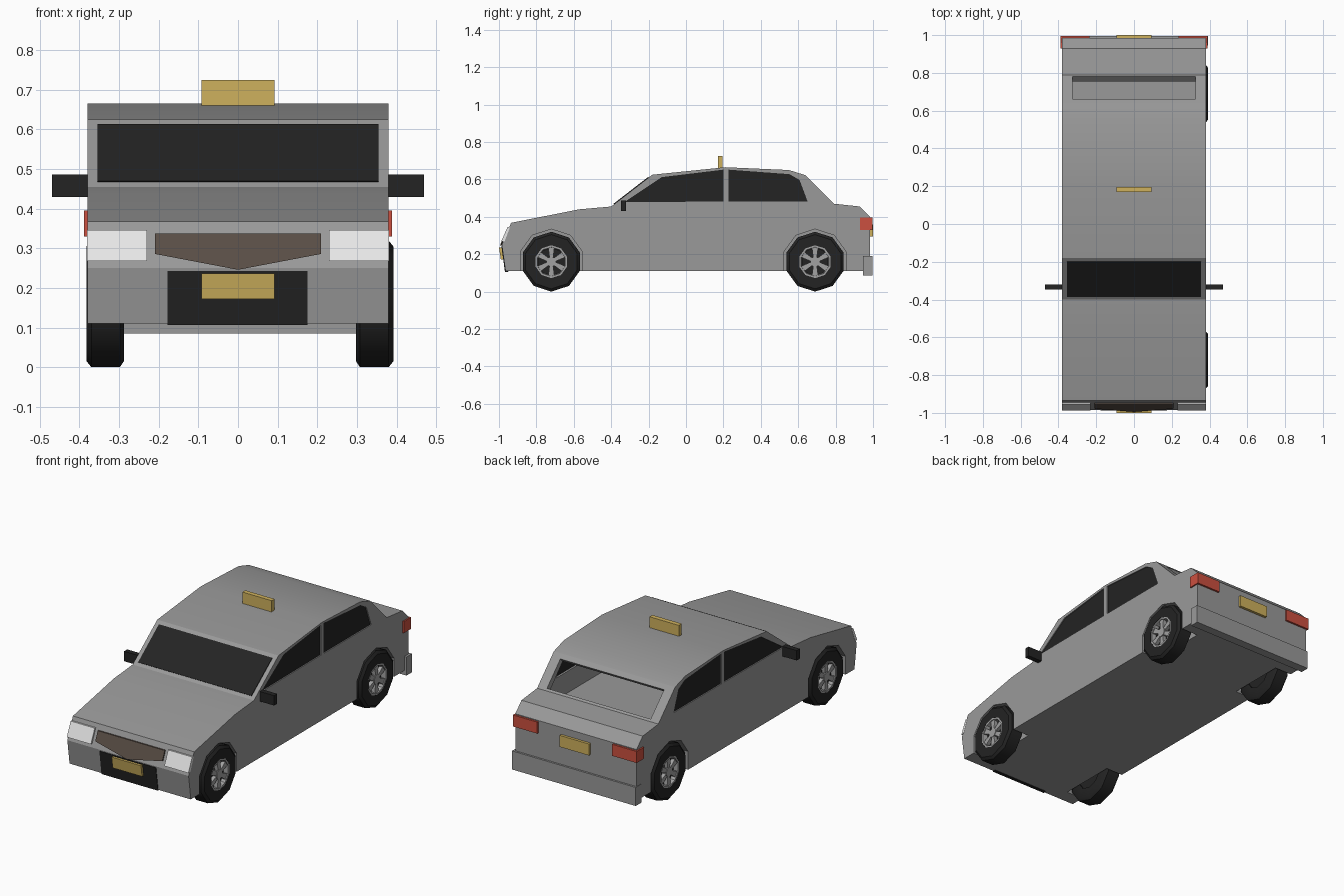
import bpy, bmesh, math
from mathutils import Vector

if "Cube" in bpy.data.objects:
    bpy.data.objects.remove(bpy.data.objects["Cube"])


def material(name, rgb):
    m = bpy.data.materials.new(name)
    m.diffuse_color = (*rgb, 1)
    m.use_nodes = True
    m.node_tree.nodes["Principled BSDF"].inputs["Base Color"].default_value = m.diffuse_color
    return m


GREY = material("body grey", (0.32, 0.32, 0.32))
BLACK = material("trim black", (0.017, 0.017, 0.017))
RIM = material("rim grey", (0.36, 0.36, 0.36))
WHITE = material("lamp white", (0.8, 0.8, 0.8))
RED = material("lamp red", (0.6, 0.08, 0.05))
GOLD = material("plate gold", (0.62, 0.44, 0.11))
BROWN = material("grille brown", (0.1, 0.075, 0.06))


def finish(bm, name, mat):
    bmesh.ops.recalc_face_normals(bm, faces=bm.faces)
    me = bpy.data.meshes.new(name)
    bm.to_mesh(me)
    bm.free()
    ob = bpy.data.objects.new(name, me)
    bpy.context.collection.objects.link(ob)
    if mat:
        me.materials.append(mat)
    return ob


def slab(name, pts, offset, mat=None):
    """Polygon in space pushed along an offset."""
    bm = bmesh.new()
    a = [bm.verts.new(p) for p in pts]
    b = [bm.verts.new(Vector(p) + Vector(offset)) for p in pts]
    bm.faces.new(a)
    bm.faces.new(b[::-1])
    n = len(a)
    for i in range(n):
        j = (i + 1) % n
        bm.faces.new((a[i], b[i], b[j], a[j]))
    return finish(bm, name, mat)


def prism(name, yz, x0, x1, mat=None):
    return slab(name, [(x0, y, z) for y, z in yz], (x1 - x0, 0, 0), mat)


def box(name, x, y, z, mat):
    return prism(name, [(y[0], z[0]), (y[1], z[0]), (y[1], z[1]), (y[0], z[1])], x[0], x[1], mat)


def decagon(y, z, r):
    return [(y + r * math.sin(i * math.tau / 10), z + r * math.cos(i * math.tau / 10)) for i in range(10)]


def lathe(name, profile, cx, cy, cz, side, mat, n=10):
    """Closed (x, radius) profile spun round the axle."""
    bm = bmesh.new()
    rings = []
    for i in range(n):
        t = i * math.tau / n
        rings.append([bm.verts.new((cx + side * x, cy + r * math.sin(t), cz + r * math.cos(t)))
                      for x, r in profile])
    k = len(profile)
    for i in range(n):
        p, q = rings[i], rings[(i + 1) % n]
        for j in range(k):
            l = (j + 1) % k
            bm.faces.new((p[j], p[l], q[l], q[j]))
    return finish(bm, name, mat)


def smooth(ob, angle):
    bpy.ops.object.select_all(action='DESELECT')
    ob.select_set(True)
    bpy.context.view_layer.objects.active = ob
    bpy.ops.object.shade_smooth_by_angle(angle=math.radians(angle))


WHEEL_Y = {"front": -0.72, "rear": 0.69}
SIDES = {"right": 1, "left": -1}
AXLE_Z = 0.16

# Body shell from the side profile
body = prism("body", [(-0.965, 0.11), (-0.985, 0.25), (-0.935, 0.368), (-0.57, 0.44), (-0.40, 0.455),
                      (-0.18, 0.625), (0.21, 0.665), (0.55, 0.65), (0.64, 0.622), (0.79, 0.47),
                      (0.93, 0.455), (0.985, 0.40), (0.985, 0.11)], -0.38, 0.38)

# Cutters: cabin hollow, rear window, side windows, wheel arches
SIDE_GLASS = {
    "front": [(-0.33, 0.478), (-0.13, 0.612), (0.20, 0.652), (0.20, 0.482)],
    "rear": [(0.227, 0.482), (0.227, 0.652), (0.553, 0.628), (0.607, 0.597), (0.65, 0.482)],
}
cutters = [
    prism("cut_cabin", [(-0.33, 0.36), (-0.33, 0.46), (-0.15, 0.595), (0.21, 0.64), (0.55, 0.625),
                        (0.62, 0.6), (0.755, 0.455), (0.755, 0.36)], -0.355, 0.355),
    prism("cut_rear_window", [(0.62, 0.56), (0.70, 0.64), (0.82, 0.52), (0.74, 0.44)], -0.325, 0.325),
]
for s in SIDES.values():
    for pts in SIDE_GLASS.values():
        cutters.append(prism("cut_window", pts, s * 0.33, s * 0.45))
    for y in WHEEL_Y.values():
        cutters.append(prism("cut_arch", decagon(y, AXLE_Z, 0.174), s * 0.275, s * 0.45))
for c in cutters:
    mod = body.modifiers.new("cut", 'BOOLEAN')
    mod.operation = 'DIFFERENCE'
    mod.solver = 'EXACT'
    mod.object = c
    bpy.context.view_layer.objects.active = body
    bpy.ops.object.modifier_apply(modifier=mod.name)
    bpy.data.objects.remove(c)
body.data.materials.clear()
body.data.materials.append(GREY)
smooth(body, 25)

# Windscreen plate on the sloping front of the cabin
prism("windscreen", [(-0.384, 0.467), (-0.199, 0.61), (-0.201, 0.614), (-0.387, 0.47)], -0.355, 0.355, BLACK)

# Paired parts: side glass, mirrors, lamps, wheels
for side, s in SIDES.items():
    for end, pts in SIDE_GLASS.items():
        prism(f"{end}_window_{side}", pts, s * 0.366, s * 0.374, BLACK)
    box(f"mirror_{side}", (s * 0.37, s * 0.47), (-0.348, -0.32), (0.43, 0.486), BLACK)
    prism(f"headlight_{side}", [(-0.988, 0.268), (-0.954, 0.346), (-0.94, 0.346), (-0.97, 0.268)],
          s * 0.23, s * 0.381, WHITE)
    box(f"taillight_{side}", (s * 0.235, s * 0.388), (0.93, 0.996), (0.33, 0.395), RED)

    cx = 0.345 if s > 0 else -0.335
    for end, y in WHEEL_Y.items():
        tyre = lathe(f"{end}_tyre_{side}", [(-0.047, 0.088), (-0.047, 0.145), (-0.037, 0.16), (0.035, 0.16),
                                            (0.047, 0.145), (0.047, 0.088)], cx, y, AXLE_Z, s, BLACK)
        smooth(tyre, 40)
        prism(f"{end}_wheel_back_{side}", decagon(y, AXLE_Z, 0.09), cx - s * 0.04, cx + s * 0.02, BLACK)
        lathe(f"{end}_rim_{side}", [(0.02, 0.074), (0.02, 0.089), (0.046, 0.089), (0.046, 0.078)],
              cx, y, AXLE_Z, s, RIM)
        prism(f"{end}_hub_{side}", decagon(y, AXLE_Z, 0.027), cx + s * 0.015, cx + s * 0.044, RIM)
        # Tapered spokes
        for i in range(6):
            t = i * math.tau / 6
            u, v = (math.sin(t), math.cos(t)), (math.cos(t), -math.sin(t))
            pts = [(y + u[0] * r + v[0] * w, AXLE_Z + u[1] * r + v[1] * w)
                   for r, w in ((0.015, -0.009), (0.08, -0.017), (0.08, 0.017), (0.015, 0.009))]
            prism(f"{end}_spoke_{side}_{i + 1}", pts, cx + s * 0.018, cx + s * 0.041, RIM)

# Nose: pointed grille and lower intake following the slope
grille = [(-0.21, 0.338), (0.21, 0.338), (0.21, 0.286), (0, 0.246), (-0.21, 0.286)]
slab("grille", [(x, -0.985 + (z - 0.25) * 0.424 + 0.006, z) for x, z in grille], (0, -0.014, 0), BROWN)
prism("lower_intake", [(-0.968, 0.106), (-0.987, 0.243), (-0.97, 0.243), (-0.95, 0.106)], -0.178, 0.176, BLACK)

# Number plates, roof sign and rear bumper
prism("front_plate", [(-0.99, 0.172), (-1.0, 0.237), (-0.975, 0.237), (-0.965, 0.172)], -0.092, 0.092, GOLD)
box("rear_plate", (-0.092, 0.092), (0.98, 1.0), (0.295, 0.36), GOLD)
box("roof_sign", (-0.092, 0.092), (0.17, 0.196), (0.655, 0.725), GOLD)
box("rear_bumper", (-0.382, 0.393), (0.946, 0.996), (0.085, 0.19), GREY)
